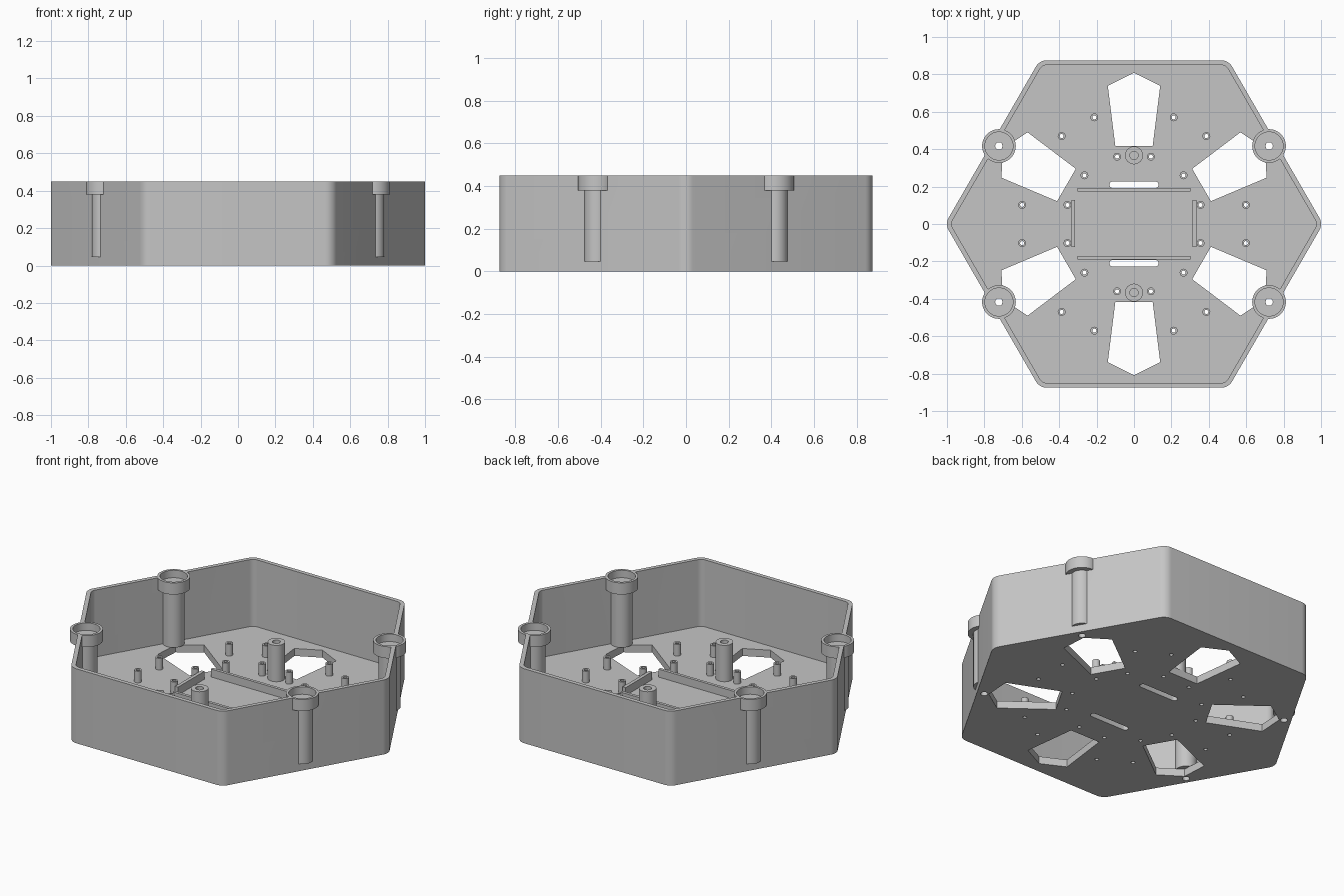
import bpy, bmesh
from math import pi, sin, cos, tan, radians
from mathutils import Matrix, Vector

cube = bpy.data.objects.get("Cube")
if cube:
    bpy.data.objects.remove(cube, do_unlink=True)

grey = bpy.data.materials.new("grey plastic")
grey.use_nodes = True
colour = (0.56, 0.56, 0.56, 1)
grey.diffuse_color = colour
grey.node_tree.nodes["Principled BSDF"].inputs["Base Color"].default_value = colour

HEIGHT, FLOOR = 0.45, 0.045
APOTHEM, WALL = 0.875, 0.025


def prism(bm, points, z0, z1):
    """Upright prism from an outline."""
    face = bm.faces.new([bm.verts.new((x, y, z0)) for x, y in points])
    top = bmesh.ops.extrude_face_region(bm, geom=[face])["geom"]
    verts = [v for v in top if isinstance(v, bmesh.types.BMVert)]
    bmesh.ops.translate(bm, verts=verts, vec=(0, 0, z1 - z0))


def lathe(bm, profile, x=0, y=0, closed=True, steps=32):
    """Turned part from (radius, height) points."""
    vs = [bm.verts.new((x + r, y, z)) for r, z in profile]
    pairs = list(zip(vs, vs[1:])) + ([(vs[-1], vs[0])] if closed else [])
    es = [bm.edges.new(p) for p in pairs]
    bmesh.ops.spin(bm, geom=vs + es, cent=(x, y, 0), axis=(0, 0, 1),
                   angle=2 * pi, steps=steps)
    bmesh.ops.remove_doubles(bm, verts=bm.verts[:], dist=1e-5)


def finish(bm, name):
    bmesh.ops.recalc_face_normals(bm, faces=bm.faces[:])
    mesh = bpy.data.meshes.new(name)
    bm.to_mesh(mesh)
    bm.free()
    mesh.materials.append(grey)
    ob = bpy.data.objects.new(name, mesh)
    bpy.context.collection.objects.link(ob)
    return ob


def select(ob):
    bpy.ops.object.select_all(action="DESELECT")
    ob.select_set(True)
    bpy.context.view_layer.objects.active = ob


def smooth(ob):
    select(ob)
    bpy.ops.object.shade_smooth_by_angle(angle=radians(30))


def cut(ob, cutter):
    cutter.hide_render = True
    mod = ob.modifiers.new("cut", "BOOLEAN")
    mod.operation, mod.solver, mod.object = "DIFFERENCE", "EXACT", cutter
    select(ob)
    bpy.ops.object.modifier_apply(modifier=mod.name)
    bpy.data.objects.remove(cutter, do_unlink=True)


def hexagon(apothem, radius, n=8):
    """Hexagon outline with rounded corners, one corner on +x."""
    pts = []
    reach = (apothem - radius) / cos(pi / 6)
    for k in range(6):
        a = k * pi / 3
        for i in range(n + 1):
            b = a - pi / 6 + pi / 3 * i / n
            pts.append((reach * cos(a) + radius * cos(b),
                        reach * sin(a) + radius * sin(b)))
    return pts


def mirrored(points):
    return [(x * sx, y * sy) for x, y in points for sx in (1, -1) for sy in (1, -1)]


standoffs = mirrored([(0.212, 0.57), (0.387, 0.47), (0.265, 0.26),
                      (0.09, 0.36), (0.598, 0.102), (0.356, 0.102)])
corners = mirrored([(0.722, 0.417)])

# Hexagonal tray
bm = bmesh.new()
prism(bm, hexagon(APOTHEM, 0.067), 0, HEIGHT)
tray = finish(bm, "tray")
bm = bmesh.new()
prism(bm, hexagon(APOTHEM - WALL, 0.042), FLOOR, 0.6)
cut(tray, finish(bm, "cavity_cutter"))

# Openings: vents, slots, screw holes and post recesses
bm = bmesh.new()
vent = [(0, 0.808), (-0.14, 0.738), (-0.1, 0.417), (0.1, 0.417), (0.14, 0.738)]
for k in range(6):
    turn = Matrix.Rotation(k * pi / 3, 2)
    prism(bm, [turn @ Vector(p) for p in vent], -0.1, 0.2)
for side in (1, -1):
    slot = []
    for cx, start in ((0.113, -pi / 2), (-0.113, pi / 2)):
        for i in range(9):
            a = start + pi * i / 8
            slot.append((cx + 0.018 * cos(a), side * 0.21 + 0.018 * sin(a)))
    prism(bm, slot, -0.1, 0.2)
for x, y in standoffs:
    lathe(bm, [(0, -0.1), (0.011, -0.1), (0.011, 0.2), (0, 0.2)], x, y, False, 16)
for x, y in corners:
    lathe(bm, [(0, -0.1), (0.02, -0.1), (0.02, 0.405), (0.083, 0.405),
               (0.083, 0.6), (0, 0.6)], x, y, False)
cut(tray, finish(bm, "opening_cutter"))
smooth(tray)

# Corner screw posts with wide collars
for i, (x, y) in enumerate(corners):
    bm = bmesh.new()
    lathe(bm, [(0.02, FLOOR), (0.06, FLOOR), (0.06, 0.38), (0.09, 0.38),
               (0.09, HEIGHT), (0.075, HEIGHT), (0.075, 0.405), (0.02, 0.405)], x, y, steps=48)
    smooth(finish(bm, f"corner_post_{i + 1}"))

# Small hollow standoffs
for i, (x, y) in enumerate(standoffs):
    bm = bmesh.new()
    lathe(bm, [(0.011, FLOOR), (0.021, FLOOR), (0.021, 0.115), (0.011, 0.115)],
          x, y, steps=16)
    smooth(finish(bm, f"standoff_{i + 1}"))

# Tall pillars with blind holes, and retaining rails
for name, s in (("back", 1), ("front", -1)):
    bm = bmesh.new()
    lathe(bm, [(0, FLOOR), (0.048, FLOOR), (0.048, 0.265), (0.022, 0.265),
               (0.022, 0.08), (0, 0.08)], 0, s * 0.367, False)
    smooth(finish(bm, f"{name}_pillar"))


def rail(name, x, y, hx, hy):
    bm = bmesh.new()
    prism(bm, [(x - hx, y - hy), (x + hx, y - hy), (x + hx, y + hy), (x - hx, y + hy)],
          FLOOR, 0.093)
    finish(bm, name)


rail("back_rail", 0, 0.183, 0.303, 0.009)
rail("front_rail", 0, -0.18, 0.303, 0.009)
rail("left_rail", 0.323, 0.003, 0.01, 0.126)
rail("right_rail", -0.325, 0.003, 0.01, 0.126)
